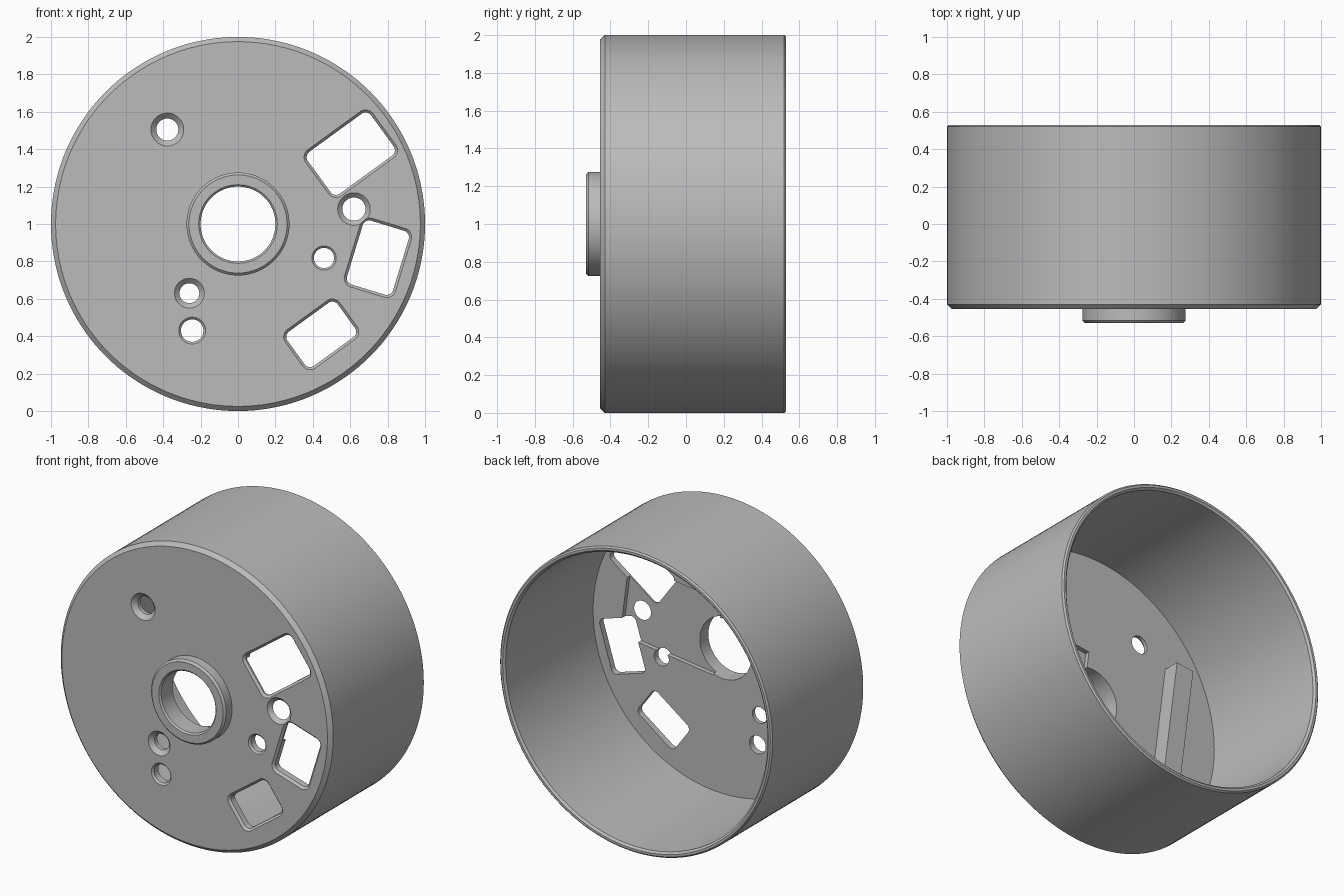
import bpy, bmesh, math
from mathutils import Matrix, Vector

FRONT, FLOOR, BACK = -0.455, -0.40, 0.53
TILT = math.radians(7.3)   # shared tilt of the inner rib and pocket

old = bpy.data.objects.get("Cube")
if old:
    bpy.data.objects.remove(old, do_unlink=True)

grey = bpy.data.materials.new("plain_grey")
grey.use_nodes = True
grey.diffuse_color = (0.5, 0.5, 0.5, 1)
grey.node_tree.nodes["Principled BSDF"].inputs["Base Color"].default_value = (0.5, 0.5, 0.5, 1)


def make_object(name, bm):
    bmesh.ops.recalc_face_normals(bm, faces=bm.faces)
    mesh = bpy.data.meshes.new(name)
    bm.to_mesh(mesh)
    bm.free()
    mesh.materials.append(grey)
    obj = bpy.data.objects.new(name, mesh)
    bpy.context.collection.objects.link(obj)
    return obj


def skin(bm, rings, closed):
    """Join neighbouring rings of vertices with quads."""
    count = len(rings)
    for i in range(count if closed else count - 1):
        a, b = rings[i], rings[(i + 1) % count]
        for j in range(len(a)):
            k = (j + 1) % len(a)
            bm.faces.new((a[j], a[k], b[k], b[j]))


def lathe(name, profile, steps=144):
    """Turn a closed (radius, y) profile about the y axis."""
    bm = bmesh.new()
    rings = []
    for r, y in profile:
        angles = [2 * math.pi * i / steps for i in range(steps)]
        rings.append([bm.verts.new((r * math.cos(a), y, 1 + r * math.sin(a))) for a in angles])
    skin(bm, rings, True)
    return make_object(name, bm)


def outline(w, h, radius, steps=10):
    """Rounded rectangle, or a circle when the radius fills it."""
    points = []
    for q, (sx, sz) in enumerate(((1, 1), (-1, 1), (-1, -1), (1, -1))):
        for i in range(steps):
            a = math.pi / 2 * (q + (i + 0.5) / steps)
            points.append((sx * (w / 2 - radius) + radius * math.cos(a),
                           sz * (h / 2 - radius) + radius * math.sin(a)))
    return points


def flared_cutter(x, z, w, h, radius, angle, flare):
    """Through cutter with a 45 degree flare at the front face."""
    bm = bmesh.new()
    turn = Matrix.Rotation(math.radians(angle), 2)
    rings = []
    for y, inset in ((FRONT - 0.01, -0.01), (FRONT + flare, flare), (FLOOR + 0.1, flare)):
        ring = []
        for p in outline(w - 2 * inset, h - 2 * inset, radius - inset):
            v = turn @ Vector(p)
            ring.append(bm.verts.new((x + v.x, y, z + v.y)))
        rings.append(ring)
    skin(bm, rings, False)
    bm.faces.new(rings[0])
    bm.faces.new(rings[-1])
    return make_object("cutter", bm)


def tilted_box(name, u0, u1, v0, v1, y0, y1):
    """Box in the plate plane, turned by the shared tilt."""
    bm = bmesh.new()
    bmesh.ops.create_cube(bm, size=1)
    bm.transform(Matrix.Translation((0, 0, 1)) @ Matrix.Rotation(-TILT, 4, 'Y')
                 @ Matrix.Translation(((u0 + u1) / 2, (y0 + y1) / 2, (v0 + v1) / 2))
                 @ Matrix.Diagonal((u1 - u0, y1 - y0, v1 - v0, 1)))
    return make_object(name, bm)


def boolean(target, tool, operation):
    mod = target.modifiers.new("cut", 'BOOLEAN')
    mod.operation, mod.solver, mod.object = operation, 'EXACT', tool
    bpy.context.view_layer.objects.active = target
    bpy.ops.object.modifier_apply(modifier=mod.name)
    bpy.data.objects.remove(tool, do_unlink=True)


# Cup: front plate with raised collar and bore, thin wall, open back
housing = lathe("round_housing", [
    (0.20, FLOOR), (0.20, -0.52), (0.21, -0.53), (0.262, -0.53), (0.275, -0.517),
    (0.275, FRONT), (0.975, FRONT), (1.0, FRONT + 0.025), (1.0, BACK - 0.01),
    (0.99, BACK), (0.975, BACK), (0.962, BACK - 0.013), (0.962, FLOOR)])

# Shallow pocket in the inside of the plate
boolean(housing, tilted_box("cutter", 0.055, 0.743, -0.203, 0.305, FLOOR - 0.03, FLOOR + 0.05), 'DIFFERENCE')

# Windows: x, z, width, height, angle
for x, z, w, h, angle in ((0.603, 1.376, 0.445, 0.305, 36),
                          (0.748, 0.82, 0.285, 0.385, -17),
                          (0.445, 0.41, 0.36, 0.255, 36)):
    boolean(housing, flared_cutter(x, z, w, h, 0.05, angle, 0.014), 'DIFFERENCE')

# Countersunk screw holes: x, z, outer radius, flare
for x, z, r, flare in ((-0.378, 1.505, 0.088, 0.029), (0.62, 1.08, 0.087, 0.028),
                       (0.46, 0.818, 0.065, 0.011), (-0.26, 0.63, 0.08, 0.027),
                       (-0.245, 0.43, 0.072, 0.012)):
    boolean(housing, flared_cutter(x, z, 2 * r, 2 * r, r, 0, flare), 'DIFFERENCE')

# Raised rib on the inside of the plate
boolean(housing, tilted_box("rib", -0.65, -0.523, -0.48, 0.48, FLOOR - 0.02, FLOOR + 0.11), 'UNION')

bpy.ops.object.select_all(action='DESELECT')
housing.select_set(True)
bpy.context.view_layer.objects.active = housing
bpy.ops.object.shade_smooth_by_angle(angle=math.radians(25))
